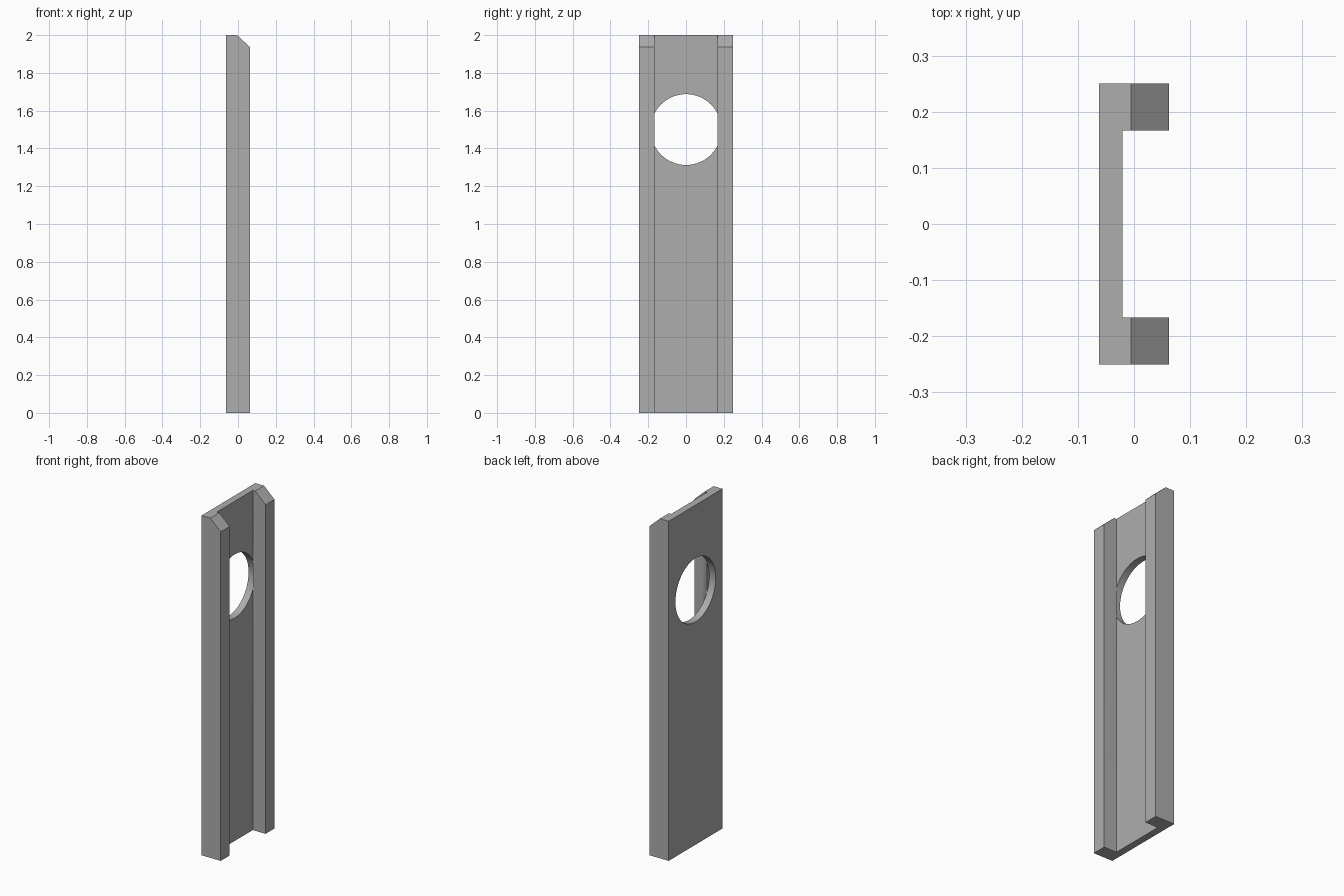
import bpy, bmesh
from mathutils import Vector

if "Cube" in bpy.data.objects:
    bpy.data.objects.remove(bpy.data.objects["Cube"], do_unlink=True)

BACK, WEB, FRONT = -0.0625, -0.0208, 0.0625   # depth of panel back, panel face, rail face
HALF, INNER, HEIGHT = 0.25, 0.167, 2.0        # half width, rail inner edge, height
HOLE_Z, HOLE_R = 1.5, 0.1875

grey = bpy.data.materials.new("plain grey")
grey.use_nodes = True
colour = (0.42, 0.42, 0.42, 1)
grey.diffuse_color = colour
grey.node_tree.nodes["Principled BSDF"].inputs["Base Color"].default_value = colour


def extrude_profile(name, points, direction, chamfer=None):
    """Extrude a closed outline, optionally slicing one corner off with a plane."""
    bm = bmesh.new()
    face = bm.faces.new([bm.verts.new(p) for p in points])
    new = bmesh.ops.extrude_face_region(bm, geom=[face], use_keep_orig=True)["geom"]
    verts = [g for g in new if isinstance(g, bmesh.types.BMVert)]
    bmesh.ops.translate(bm, verts=verts, vec=direction)
    if chamfer:
        cut = bmesh.ops.bisect_plane(bm, geom=bm.verts[:] + bm.edges[:] + bm.faces[:],
                                     plane_co=chamfer[0], plane_no=chamfer[1], clear_outer=True)
        bmesh.ops.holes_fill(bm, edges=[e for e in bm.edges if e.is_boundary], sides=0)
    bmesh.ops.recalc_face_normals(bm, faces=bm.faces[:])
    mesh = bpy.data.meshes.new(name)
    bm.to_mesh(mesh)
    bm.free()
    mesh.materials.append(grey)
    obj = bpy.data.objects.new(name, mesh)
    bpy.context.collection.objects.link(obj)
    return obj


# Channel: thin panel with a rail along each side, rail tops sloped forward
half = [(BACK, HALF), (FRONT, HALF), (FRONT, INNER), (WEB, INNER)]
outline = half + [(x, -y) for x, y in reversed(half)]
channel = extrude_profile("channel_panel", [(x, y, 0) for x, y in outline], (0, 0, HEIGHT),
                          chamfer=(Vector((-0.005, 0, HEIGHT)), Vector((0.0625, 0, 0.0675))))

# Round hole through the panel only, stopping at the back of the rails
bm = bmesh.new()
ring = bmesh.ops.create_circle(bm, segments=64, radius=HOLE_R)["verts"]
circle = [(BACK - 0.1, v.co.x, v.co.y + HOLE_Z) for v in ring]
bm.free()
cutter = extrude_profile("hole_cutter", circle, (WEB - BACK + 0.1, 0, 0))
cutter.hide_render = True
cutter.hide_set(True)
cutter.display_type = 'WIRE'

hole = channel.modifiers.new("round hole", 'BOOLEAN')
hole.operation = 'DIFFERENCE'
hole.solver = 'EXACT'
hole.object = cutter

# Smooth the hole wall while keeping the flat faces crisp
bpy.ops.object.select_all(action='DESELECT')
channel.select_set(True)
bpy.context.view_layer.objects.active = channel
bpy.ops.object.modifier_apply(modifier=hole.name)
bpy.data.objects.remove(cutter, do_unlink=True)
bpy.ops.object.shade_smooth_by_angle()
